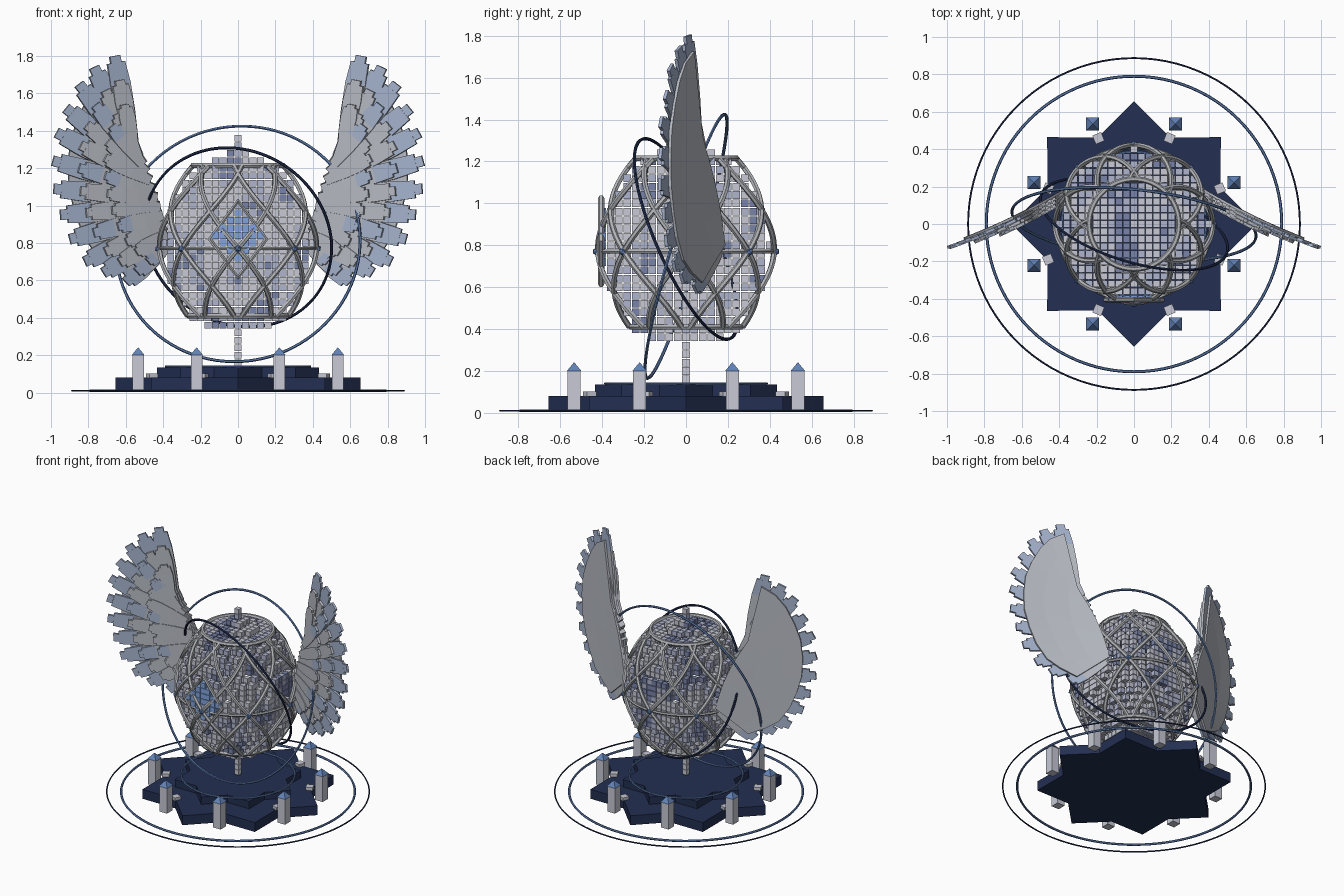
import bpy, bmesh, math, random
from mathutils import Vector, Matrix, noise

if "Cube" in bpy.data.objects:
    bpy.data.objects.remove(bpy.data.objects["Cube"])

random.seed(4)

def srgb(*c):
    return [((v / 255 + 0.055) / 1.055) ** 2.4 for v in c] + [1]

def material(name, *c):
    m = bpy.data.materials.new(name)
    m.diffuse_color = srgb(*c)
    m.use_nodes = True
    m.node_tree.nodes["Principled BSDF"].inputs["Base Color"].default_value = m.diffuse_color
    return m

PALE = material("pale_silver", 200, 202, 214)
LILAC = material("lilac_grey", 176, 181, 206)
SLATE = material("slate_blue", 122, 132, 170)
SKY = material("sky_blue", 130, 164, 222)
NAVY = material("navy", 35, 47, 82)
SILVER = material("silver", 178, 180, 184)
STEEL = material("steel_blue", 98, 130, 182)
WING = material("wing_grey", 184, 188, 196)
FEATHER = material("feather_blue", 166, 180, 206)

def finish(name, bm, *mats):
    bmesh.ops.recalc_face_normals(bm, faces=bm.faces)
    me = bpy.data.meshes.new(name)
    bm.to_mesh(me)
    bm.free()
    for m in mats:
        me.materials.append(m)
    ob = bpy.data.objects.new(name, me)
    bpy.context.collection.objects.link(ob)
    return ob

def box(bm, centre, size, turn=0.0, mat=0):
    mtx = (Matrix.Translation(centre) @ Matrix.Rotation(turn, 4, 'Z')
           @ Matrix.Diagonal((*size, 1)))
    verts = bmesh.ops.create_cube(bm, size=1, matrix=mtx)["verts"]
    for f in {f for v in verts for f in v.link_faces}:
        f.material_index = mat

def tubes(name, paths, radius, mat, closed=False):
    cu = bpy.data.curves.new(name, 'CURVE')
    cu.dimensions = '3D'
    cu.bevel_depth = radius
    cu.bevel_resolution = 1
    for pts in paths:
        sp = cu.splines.new('POLY')
        sp.points.add(len(pts) - 1)
        for p, q in zip(sp.points, pts):
            p.co = (*q, 1)
        sp.use_cyclic_u = closed
    cu.materials.append(mat)
    ob = bpy.data.objects.new(name, cu)
    bpy.context.collection.objects.link(ob)
    bpy.ops.object.select_all(action='DESELECT')
    ob.select_set(True)
    bpy.context.view_layer.objects.active = ob
    bpy.ops.object.convert(target='MESH')
    bpy.ops.object.shade_smooth_by_angle(angle=math.radians(50))

def circle(r, z, normal=(0, 0, 1), n=96):
    q = Vector((0, 0, 1)).rotation_difference(Vector(normal).normalized())
    return [q @ Vector((r * math.cos(a), r * math.sin(a), 0)) + Vector((0, 0, z))
            for a in (math.tau * i / n for i in range(n))]

# Star plinth tiers
def star(name, r, z0, z1):
    bm = bmesh.new()
    ring = []
    for i in range(16):
        a, rad = math.tau * i / 16, r * (0.765 if i % 2 else 1)
        ring.append(bm.verts.new((rad * math.cos(a), rad * math.sin(a), z0)))
    face = bm.faces.new(ring)
    top = bmesh.ops.extrude_face_region(bm, geom=[face])["geom"]
    for v in top:
        if isinstance(v, bmesh.types.BMVert):
            v.co.z = z1
    finish(name, bm, NAVY)

star("plinth_lower", 0.656, 0.01, 0.08)
star("plinth_upper", 0.434, 0.08, 0.135)

# Pillars with pointed caps, and pads in the star notches
pillars, caps, pads = bmesh.new(), bmesh.new(), bmesh.new()
for i in range(8):
    a = math.tau * (i + 0.5) / 8
    c, s = math.cos(a), math.sin(a)
    box(pillars, (0.578 * c, 0.578 * s, 0.105), (0.062, 0.062, 0.19))
    bmesh.ops.create_cone(caps, cap_ends=True, segments=4, radius1=0.049, radius2=0, depth=0.042,
                          matrix=Matrix.Translation((0.578 * c, 0.578 * s, 0.221))
                          @ Matrix.Rotation(math.pi / 4, 4, 'Z'))
    box(pads, (0.497 * c, 0.497 * s, 0.09), (0.05, 0.05, 0.024), a)
finish("pillars", pillars, PALE)
finish("pillar_caps", caps, STEEL)
finish("notch_pads", pads, PALE)

# Floor rings and tilted orbit rings
tubes("floor_ring_outer", [circle(0.887, 0.01)], 0.005, NAVY, True)
tubes("floor_ring_inner", [circle(0.79, 0.01)], 0.008, STEEL, True)
tubes("plinth_ring", [circle(0.385, 0.14)], 0.007, STEEL, True)
tubes("orbit_ring_large", [circle(0.656, 0.795, (-0.1, -0.95, 0.28))], 0.008, STEEL, True)
tubes("orbit_ring_small", [circle(0.52, 0.83, (0.27, 0.88, 0.39))], 0.008, NAVY, True)

# Egg outline: parabola through the bottom hoop, waist and top hoop
Z0, ZM, Z1 = 0.41, 0.77, 1.21
def egg_radius(z):
    return (0.265 * (z - ZM) * (z - Z1) / ((Z0 - ZM) * (Z0 - Z1))
            + 0.415 * (z - Z0) * (z - Z1) / ((ZM - Z0) * (ZM - Z1))
            + 0.24 * (z - Z0) * (z - ZM) / ((Z1 - Z0) * (Z1 - ZM)))

# Egg built from small cubes, with a stem below and a finial on top
P = 0.04
def block_radius(z):
    if z < 0.36:
        return 0.01
    if z < 0.4:
        return 0.18
    if z < 1.22:
        return egg_radius(z) - 0.015
    return 0.21 if z < 1.24 else 0.135 if z < 1.28 else 0.065 if z < 1.31 else 0.01

def filled(i, j, k):
    z = 0.16 + k * P
    return 0 <= k <= 30 and math.hypot(i * P, j * P) <= block_radius(z)

bm = bmesh.new()
for k in range(31):
    for i in range(-11, 12):
        for j in range(-11, 12):
            if not filled(i, j, k):
                continue
            if all(filled(i + a, j + b, k + c) for a, b, c in
                   ((1, 0, 0), (-1, 0, 0), (0, 1, 0), (0, -1, 0), (0, 0, 1), (0, 0, -1))):
                continue
            p = Vector((i * P, j * P, 0.16 + k * P))
            tone = noise.noise(p * 7) + random.uniform(-0.22, 0.22)
            box(bm, p, (0.036,) * 3, 0, 2 if tone > 0.42 else 1 if tone > 0.08 else 0)
finish("egg_blocks", bm, PALE, LILAC, SLATE)

# Crossing lattice strands, hoops and waist studs
strands = []
for i in range(8):
    for d in (-1, 1):
        path = []
        for n in range(29):
            t = n / 28
            z = Z0 + (Z1 - Z0) * t
            tm = (ZM - Z0) / (Z1 - Z0)
            a = math.tau * i / 8 + d * (t - tm) * math.pi / 2
            r = egg_radius(z) + 0.005
            path.append((r * math.cos(a), r * math.sin(a), z))
        strands.append(path)
tubes("egg_lattice", strands, 0.014, SILVER)
tubes("egg_hoops", [circle(0.262, Z0), circle(0.24, Z1 + 0.005)], 0.015, SILVER, True)
tubes("waist_hoop", [circle(0.412, ZM)], 0.01, SILVER, True)

bm = bmesh.new()
for i in range(8):
    a = math.tau * i / 8
    r = 0.425
    bmesh.ops.create_icosphere(bm, subdivisions=1, radius=0.021,
                               matrix=Matrix.Translation((r * math.cos(a), r * math.sin(a), ZM)))
finish("waist_studs", bm, STEEL)

# Front emblem: diamond frame around stepped blue blocks
def diamond(w, h, y):
    return [(w, y, 0.82), (0, y, 0.82 + h), (-w, y, 0.82), (0, y, 0.82 - h)]
tubes("emblem_frame", [diamond(0.15, 0.205, -0.405)], 0.015, SILVER, True)
bm = bmesh.new()
for k in range(-3, 4):
    for i in range(-3, 4):
        if abs(i) + abs(k) <= 3:
            box(bm, (i * P, -0.4, 0.84 + k * P), (0.037, 0.036, 0.037))
finish("emblem_blocks", bm, SKY)

# Wings: feather roots along the spine, tips along the outer arc (x, z)
TIPS = [(0.60, 0.59), (0.72, 0.64), (0.82, 0.70), (0.90, 0.82), (0.95, 0.95), (0.985, 1.09),
        (0.99, 1.24), (0.97, 1.39), (0.92, 1.52), (0.85, 1.65), (0.77, 1.74), (0.66, 1.80)]
SPINE = [Vector((0.37, 0.80)), Vector((0.42, 1.08)), Vector((0.56, 1.30))]

def root(t):
    return SPINE[0] * (1 - t) ** 2 + SPINE[1] * 2 * t * (1 - t) + SPINE[2] * t * t

def sweep(x):
    u = x - 0.35
    return 0.18 - 0.6 * u + 0.2 * u * u

def thicken(ob, depth):
    mod = ob.modifiers.new("thickness", 'SOLIDIFY')
    mod.thickness = depth
    mod.offset = 0

# Each row: distance along the feather, half width; the last two form the tip tab
ROWS = [(0, 0.03), (0.4, 0.048), (0.7, 0.054), (0.93, 0.047), (0.93, 0.028), (1, 0.028)]
LAYERS = [("primary_feathers", 1.0, 0.0), ("middle_feathers", 0.74, -0.02),
          ("covert_feathers", 0.48, -0.04)]
count = len(TIPS)
for side, tag in ((-1, "left"), (1, "right")):
    for name, reach, push in LAYERS:
        bm = bmesh.new()
        for i, tip in enumerate(TIPS):
            base = root(i / (count - 1))
            along = (Vector(tip) - base) * reach
            across = Vector((-along.y, along.x)).normalized()
            jog = push - 0.006 * (i % 2)
            rows = []
            for t, w in ROWS:
                w *= 0.6 + 0.4 * reach
                pts = [base + along * t + across * w * e for e in (-1, 1)]
                rows.append([bm.verts.new((side * p.x, sweep(p.x) + jog, p.y)) for p in pts])
            for n in (0, 1, 2, 4):
                a, b = rows[n], rows[n + 1]
                f = bm.faces.new((a[0], a[1], b[1], b[0]))
                f.material_index = int(n >= 2 and (reach == 1 or i % 3 == 0))
        thicken(finish(tag + "_" + name, bm, WING, FEATHER), 0.016)
    # Smooth backing sheet behind the feathers
    bm = bmesh.new()
    grid = []
    for i, tip in enumerate(TIPS):
        base = root(i / (count - 1))
        pts = [base.lerp(Vector(tip), t) for t in (0, 0.3, 0.6, 0.85)]
        grid.append([bm.verts.new((side * p.x, sweep(p.x) + 0.014, p.y)) for p in pts])
    for a, b in zip(grid, grid[1:]):
        for n in range(3):
            bm.faces.new((a[n], a[n + 1], b[n + 1], b[n]))
    thicken(finish(tag + "_wing_backing", bm, WING), 0.014)
